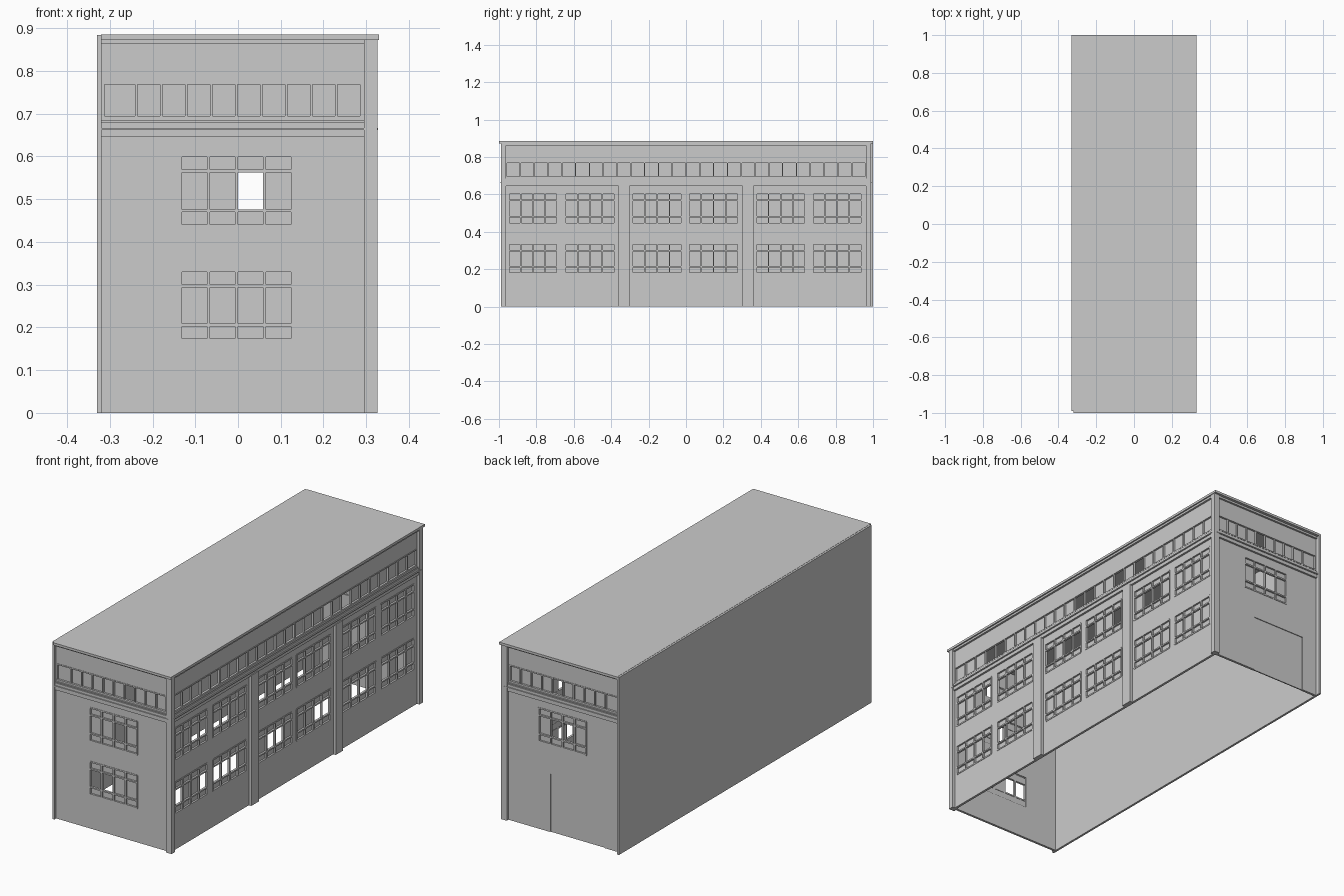
import bpy, bmesh, random

if "Cube" in bpy.data.objects:
    bpy.data.objects.remove(bpy.data.objects["Cube"])
random.seed(4)

X, Y = 0.327, 0.99          # outer faces of the corner piers
REC, T = 0.014, 0.012       # wall recess behind piers, wall thickness

# facade coordinates (u along wall, d inward depth, z) to world
MAPS = {
    "front": lambda u, d, z: (u, -Y + d, z),
    "back": lambda u, d, z: (u, Y - d, z),
    "right": lambda u, d, z: (X - d, u, z),
}


def finish(bm, name):
    me = bpy.data.meshes.new(name)
    bm.to_mesh(me)
    bm.free()
    ob = bpy.data.objects.new(name, me)
    bpy.context.collection.objects.link(ob)
    return ob


def box(bm, u0, u1, d0, d1, z0, z1, f=lambda u, d, z: (u, d, z)):
    res = bmesh.ops.create_cube(bm, size=1)
    for v in res["verts"]:
        c = v.co
        v.co = f(u1 if c.x > 0 else u0, d1 if c.y > 0 else d0, z1 if c.z > 0 else z0)
    faces = list({fc for v in res["verts"] for fc in v.link_faces})
    bmesh.ops.recalc_face_normals(bm, faces=faces)


def quad(bm, u0, u1, z0, z1, d, f):
    bm.faces.new([bm.verts.new(f(u, d, z)) for u, z in ((u0, z0), (u1, z0), (u1, z1), (u0, z1))])


def wall(side, u0, u1, z1, holes):
    """Flat wall grid with rectangular openings, thickened."""
    f, bm, vs = MAPS[side], bmesh.new(), {}
    us = sorted({u0, u1} | {h[i] for h in holes for i in (0, 1)})
    zs = sorted({0.0, z1} | {h[i] for h in holes for i in (2, 3)})

    def vert(u, z):
        if (u, z) not in vs:
            vs[u, z] = bm.verts.new(f(u, REC + T / 2, z))
        return vs[u, z]
    for a, b in zip(us, us[1:]):
        for c, e in zip(zs, zs[1:]):
            mu, mz = (a + b) / 2, (c + e) / 2
            if not any(h[0] < mu < h[1] and h[2] < mz < h[3] for h in holes):
                bm.faces.new([vert(a, c), vert(b, c), vert(b, e), vert(a, e)])
    ob = finish(bm, side + "_wall")
    m = ob.modifiers.new("thickness", "SOLIDIFY")
    m.thickness, m.offset = T, 0


def window(bars, glass, f, u0, u1, z0, z1, panes):
    """Four columns by three rows; panes marks which tall panes are glazed."""
    w, d0, d1 = 0.0035, REC - 0.002, REC + 0.009
    du = (u1 - u0) / 4
    rows = [z0, z0 + 0.036, z1 - 0.036, z1]
    for i in range(5):
        u = u0 + i * du
        box(bars, u - w, u + w, d0, d1, z0, z1, f)
    for z in rows:
        box(bars, u0, u1, d0, d1, z - w, z + w, f)
    for i in range(4):
        for r in range(3):
            if r != 1 or panes[i] == "1":
                quad(glass, u0 + i * du, u0 + (i + 1) * du, rows[r], rows[r + 1], REC + 0.007, f)


def facade(side, u0, u1, windows, strip, extra=()):
    f = MAPS[side]
    bars, glass, trim = bmesh.new(), bmesh.new(), bmesh.new()
    s0, s1 = strip[0], strip[-1]
    wall(side, u0, u1, 0.875, [w[:4] for w in windows] + [(s0, s1, 0.69, 0.773)] + list(extra))
    for w in windows:
        window(bars, glass, f, *w)
    # clerestory strip of panes
    for u in strip:
        box(bars, u - 0.003, u + 0.003, REC - 0.001, REC + 0.01, 0.69, 0.773, f)
    for z in (0.692, 0.771):
        box(bars, s0, s1, REC - 0.002, REC + 0.01, z - 0.003, z + 0.003, f)
    for a, b in zip(strip, strip[1:]):
        if random.random() < 0.85:
            quad(glass, a, b, 0.69, 0.773, REC + 0.008, f)
    # stepped belt course and moulding under the roof
    for z0, z1, d in ((0.645, 0.662, 0.004), (0.662, 0.667, -0.001), (0.667, 0.68, 0.004),
                      (0.68, 0.685, 0.008), (0.863, 0.873, 0.004)):
        box(trim, u0, u1, d, REC + 0.002, z0, z1, f)
    finish(bars, side + "_window_bars")
    finish(glass, side + "_window_glass")
    finish(trim, side + "_belt_course")


# end facades
end_strip = [-0.315] + [-0.238 + 0.0585 * i for i in range(10)]
lo, hi = (0.17, 0.333), (0.437, 0.602)
facade("front", -0.322, 0.31,
       [(-0.134, 0.128, *lo, "0011"), (-0.134, 0.128, *hi, "1101")], end_strip)
DOOR = (-0.235, 0.065, 0.0, 0.29)
facade("back", -0.322, 0.31, [(-0.134, 0.128, *hi, "1001")], end_strip, [DOOR])

# long side facade
spans = [(-0.947, -0.69), (-0.645, -0.382), (-0.287, -0.022),
         (0.015, 0.28), (0.375, 0.638), (0.677, 0.938)]
upper = ["1100", "0011", "0100", "0110", "1001", "1111"]
lower = ["0110", "0001", "1001", "1100", "1001", "0101"]
side_windows = []
for (a, b), p, q in zip(spans, upper, lower):
    side_windows += [(a, b, 0.445, 0.605, p), (a, b, 0.178, 0.335, q)]
facade("right", -0.975, 0.975, side_windows, [-0.96 + 1.92 * i / 26 for i in range(27)])

# door panel
bm = bmesh.new()
box(bm, *DOOR[:2], REC + 0.004, REC + 0.010, *DOOR[2:], MAPS["back"])
finish(bm, "back_door")

# corner piers and side pilasters
bm = bmesh.new()
for s in (-1, 1):
    box(bm, 0.295, X, *sorted((s * 0.962, s * Y)), 0, 0.875)
for a, b in ((-0.362, -0.303), (0.303, 0.36)):
    box(bm, a, b, 0, REC + 0.002, 0, 0.65, MAPS["right"])
finish(bm, "pilasters")

# blank party wall
bm = bmesh.new()
box(bm, -0.33, -0.319, -Y, Y + 0.01, 0, 0.884)
finish(bm, "party_wall")

# flat roof with a thin projecting edge
bm = bmesh.new()
box(bm, -0.32, 0.33, -1, 1, 0.873, 0.885)
finish(bm, "roof")
